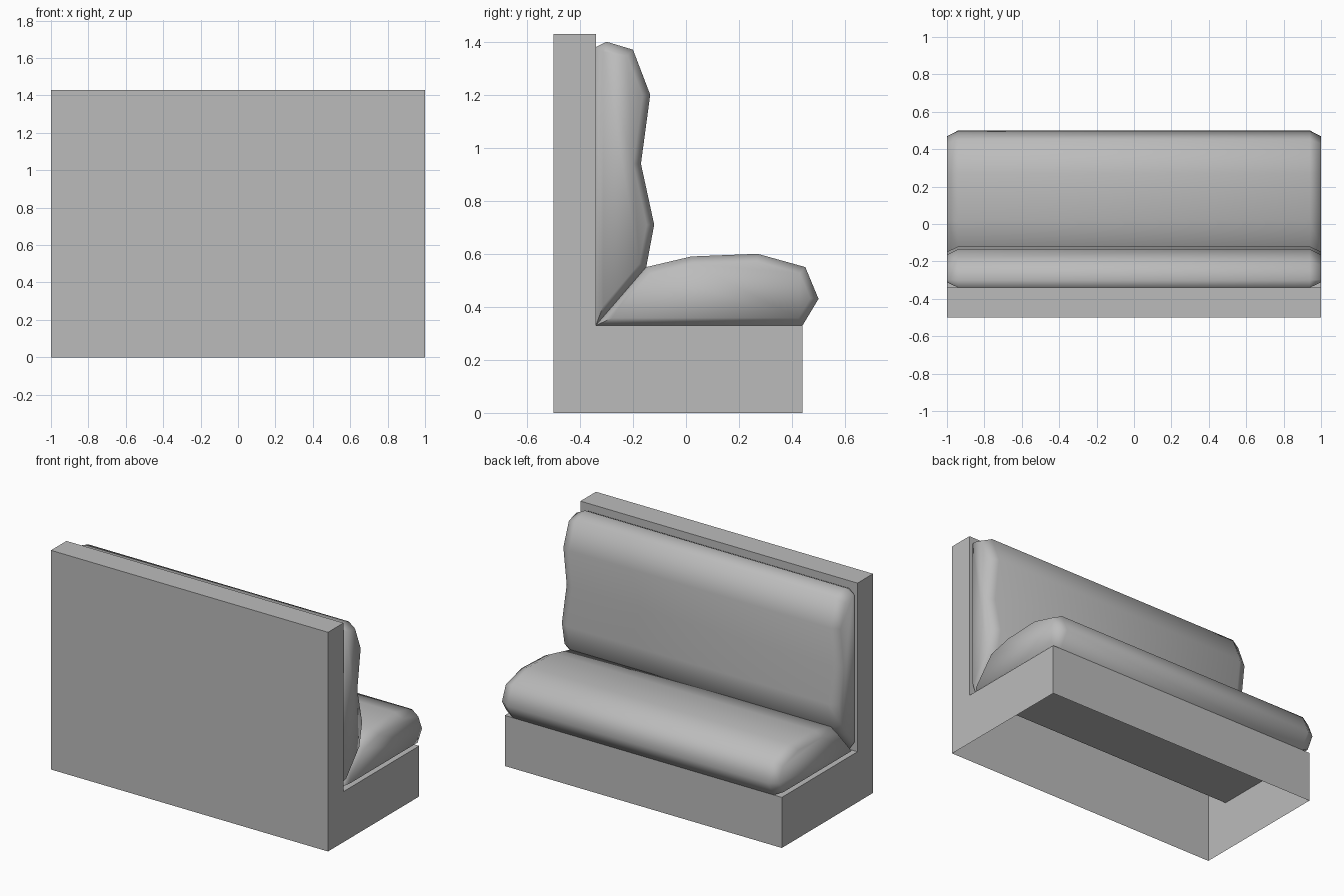
import bpy
import bmesh
import math

default = bpy.data.objects.get("Cube")
if default:
    bpy.data.objects.remove(default, do_unlink=True)

grey = bpy.data.materials.new("plain_grey")
grey.use_nodes = True
colour = (0.5, 0.5, 0.5, 1)
grey.diffuse_color = colour
grey.node_tree.nodes["Principled BSDF"].inputs["Base Color"].default_value = colour


def extrude_profile(name, profile, half, round_end=None, smooth=None):
    """Extrude a (y, z) profile along x; its closing side is left open."""
    bm = bmesh.new()
    left = [bm.verts.new((half, y, z)) for y, z in profile]
    right = [bm.verts.new((-half, y, z)) for y, z in profile]
    ends = [bm.faces.new(left), bm.faces.new(right[::-1])]
    for i in range(len(profile) - 1):
        bm.faces.new((left[i], right[i], right[i + 1], left[i + 1]))
    bmesh.ops.recalc_face_normals(bm, faces=bm.faces)
    bm.normal_update()
    if ends[0].normal.x < 0:
        bmesh.ops.reverse_faces(bm, faces=bm.faces)
        bm.normal_update()
    # Soft cushion ends: a narrowed cap pushed outward
    if round_end:
        inset, depth = round_end
        bmesh.ops.inset_individual(bm, faces=ends, thickness=inset,
                                   depth=depth, use_even_offset=True)
    mesh = bpy.data.meshes.new(name)
    bm.to_mesh(mesh)
    bm.free()
    mesh.materials.append(grey)
    obj = bpy.data.objects.new(name, mesh)
    bpy.context.collection.objects.link(obj)
    if smooth:
        bpy.ops.object.select_all(action="DESELECT")
        obj.select_set(True)
        bpy.context.view_layer.objects.active = obj
        bpy.ops.object.shade_smooth_by_angle(angle=math.radians(smooth))
    return obj


# L-shaped hollow frame, open underneath
extrude_profile("bench_frame", [
    (0.44, 0), (0.44, 0.33), (-0.34, 0.33), (-0.34, 1.43), (-0.5, 1.43), (-0.5, 0),
], 1.0)

# Cushions meet along a mitre between these two points
corner, crease = (-0.34, 0.33), (-0.15, 0.55)
cushion_end = (0.028, 0.06)

extrude_profile("seat_cushion", [
    corner, crease, (0.02, 0.59), (0.27, 0.6), (0.45, 0.55), (0.5, 0.43), (0.44, 0.33),
], 0.94, cushion_end, 75)

extrude_profile("back_cushion", [
    corner, crease, (-0.12, 0.71), (-0.17, 0.94), (-0.135, 1.2), (-0.2, 1.37),
    (-0.3, 1.4), (-0.34, 1.38),
], 0.94, cushion_end, 75)
